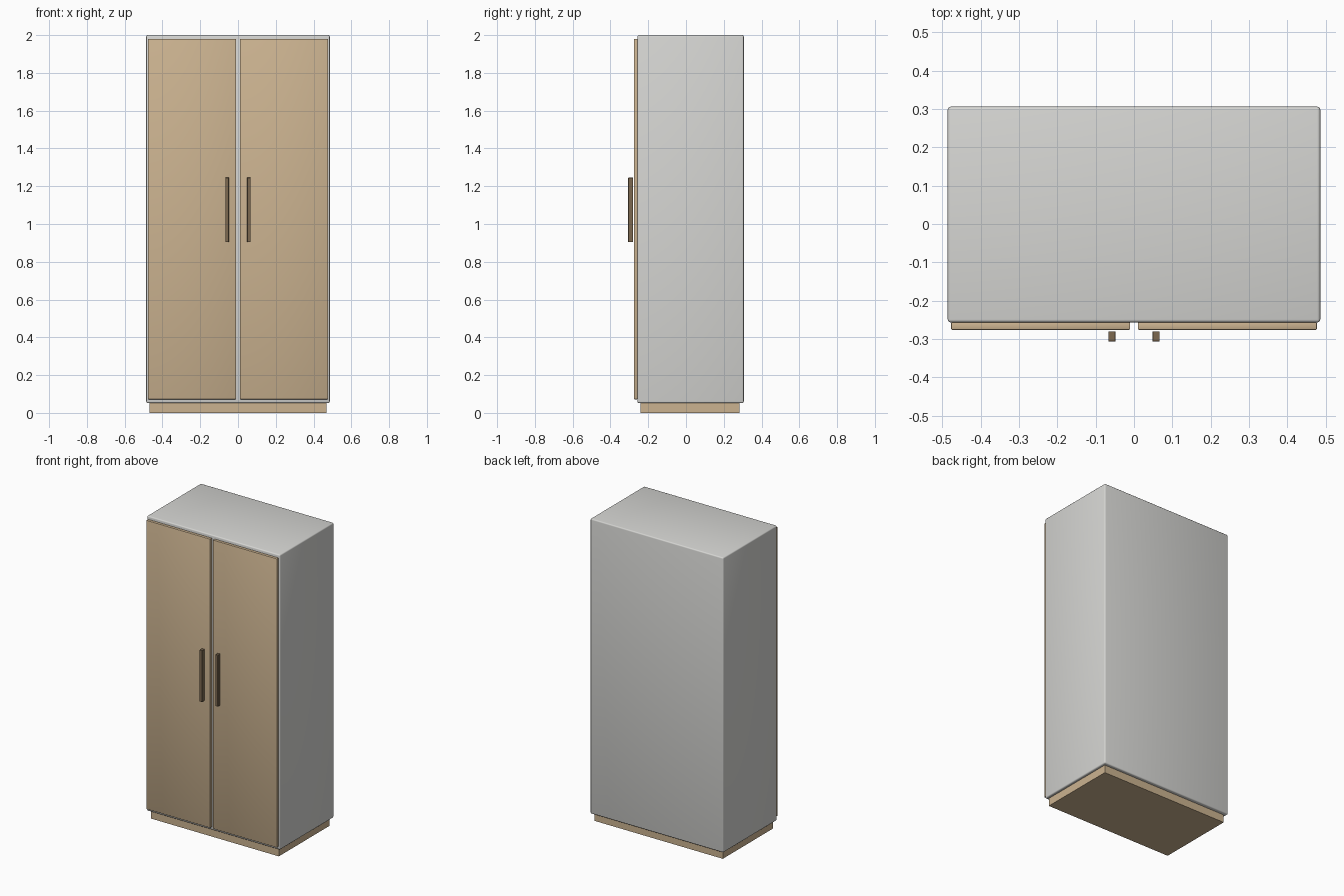
import bpy, bmesh, math

if "Cube" in bpy.data.objects:
    bpy.data.objects.remove(bpy.data.objects["Cube"])


def material(name, rgb):
    m = bpy.data.materials.new(name)
    m.diffuse_color = (*rgb, 1)
    m.use_nodes = True
    m.node_tree.nodes["Principled BSDF"].inputs["Base Color"].default_value = m.diffuse_color
    return m


grey = material("light grey", (0.67, 0.67, 0.65))
wood = material("light wood", (0.60, 0.45, 0.28))
dark = material("brown handle", (0.20, 0.14, 0.08))


def box(name, lo, hi, mat, bevel=0, segments=2):
    """Axis-aligned box between two corners, with softly rounded edges."""
    bm = bmesh.new()
    bmesh.ops.create_cube(bm, size=1)
    for v in bm.verts:
        v.co = [(a + b) / 2 + c * (b - a) for a, b, c in zip(lo, hi, v.co)]
    if bevel:
        bmesh.ops.bevel(bm, geom=bm.edges[:], offset=bevel, segments=segments,
                        profile=0.5, affect='EDGES')
    me = bpy.data.meshes.new(name)
    bm.to_mesh(me)
    bm.free()
    me.materials.append(mat)
    ob = bpy.data.objects.new(name, me)
    bpy.context.collection.objects.link(ob)
    bpy.context.view_layer.objects.active = ob
    bpy.ops.object.select_all(action='DESELECT')
    ob.select_set(True)
    bpy.ops.object.shade_smooth_by_angle(angle=math.radians(35))
    return ob


# Cabinet body and recessed plinth
box("cabinet_body", (-0.486, -0.257, 0.052), (0.486, 0.306, 2.0), grey, 0.008, 3)
box("plinth", (-0.468, -0.242, 0.0), (0.468, 0.284, 0.06), wood)

# Mirrored doors and their bar handles
for side, s in (("left", -1), ("right", 1)):
    def pair(a, b):
        return sorted((s * a, s * b))
    x0, x1 = pair(0.010, 0.477)
    box(side + "_door", (x0, -0.276, 0.072), (x1, -0.256, 1.98), wood, 0.003)
    x0, x1 = pair(0.048, 0.067)
    box(side + "_handle", (x0, -0.306, 0.905), (x1, -0.280, 1.245), dark, 0.001, 1)
